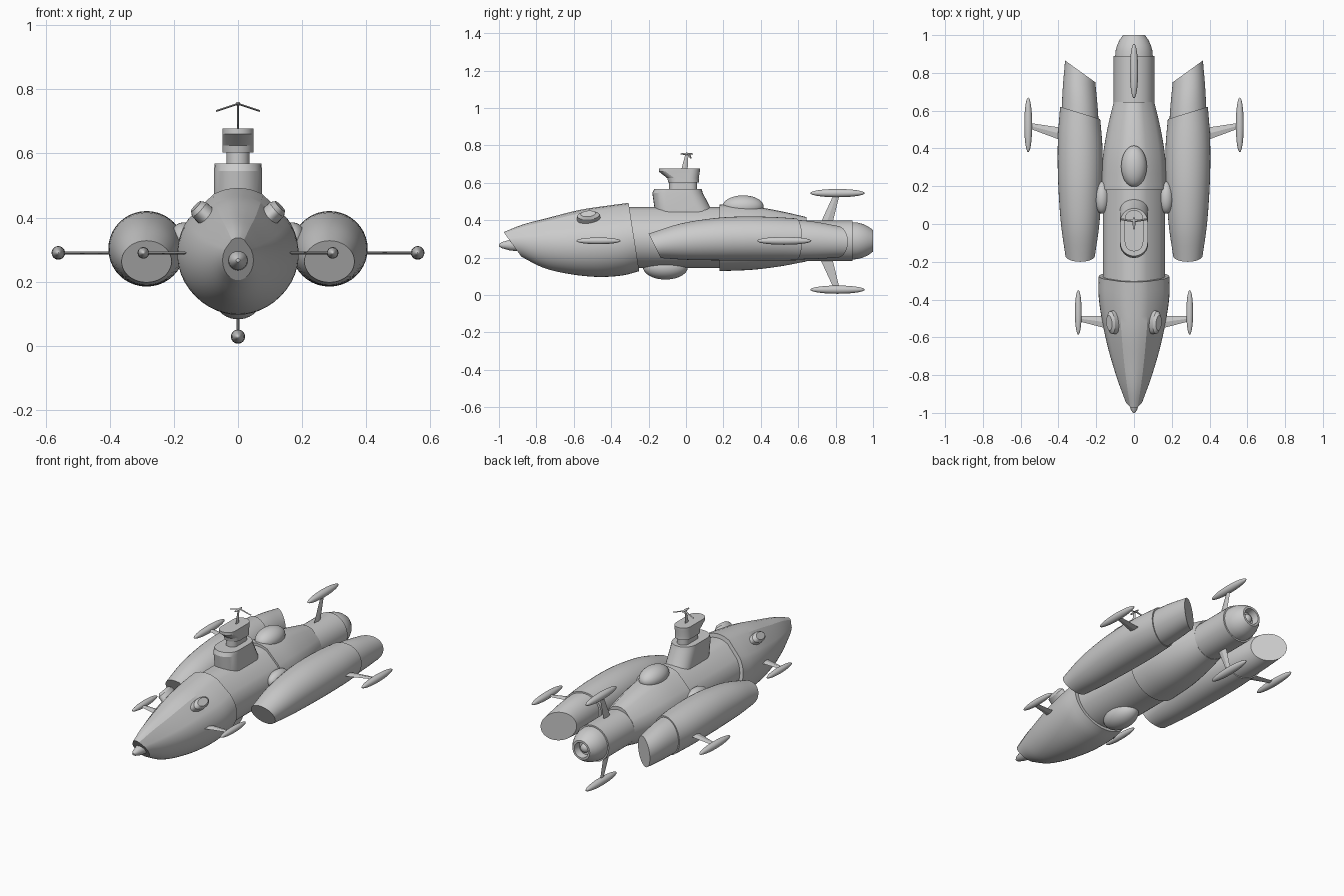
import bpy, bmesh, math
from mathutils import Vector, Matrix

if "Cube" in bpy.data.objects:
    bpy.data.objects.remove(bpy.data.objects["Cube"], do_unlink=True)

GREY = (0.6, 0.6, 0.6, 1.0)
hull_grey = bpy.data.materials.new("hull_grey")
hull_grey.use_nodes = True
hull_grey.diffuse_color = GREY
hull_grey.node_tree.nodes["Principled BSDF"].inputs["Base Color"].default_value = GREY


def finish(name, bm, angle=25):
    bmesh.ops.recalc_face_normals(bm, faces=bm.faces)
    mesh = bpy.data.meshes.new(name)
    bm.to_mesh(mesh)
    bm.free()
    ob = bpy.data.objects.new(name, mesh)
    bpy.context.collection.objects.link(ob)
    mesh.materials.append(hull_grey)
    bpy.ops.object.select_all(action='DESELECT')
    ob.select_set(True)
    bpy.context.view_layer.objects.active = ob
    bpy.ops.object.shade_smooth_by_angle(angle=math.radians(angle))
    return ob


def loft(name, rings, angle=25):
    """Skin a list of point rings and cap both ends."""
    bm = bmesh.new()
    rows = [[bm.verts.new(p) for p in ring] for ring in rings]
    for a, b in zip(rows, rows[1:]):
        for i in range(len(a)):
            j = (i + 1) % len(a)
            bm.faces.new((a[i], a[j], b[j], b[i]))
    bm.faces.new(rows[0])
    bm.faces.new(rows[-1])
    return finish(name, bm, angle)


def refine(stations, steps=4):
    """Smooth spline through the station values."""
    s = [Vector(v) for v in stations]
    s = [2 * s[0] - s[1]] + s + [2 * s[-1] - s[-2]]
    out = []
    for a, b, c, d in zip(s, s[1:], s[2:], s[3:]):
        for k in range(steps):
            t = k / steps
            out.append(b + (c - a) * t / 2 + (2 * a - 5 * b + 4 * c - d) * t * t / 2
                       + (3 * b - a - 3 * c + d) * t ** 3 / 2)
    return out + [s[-2]]


def hull_ring(station):
    """Round keel, sloping shoulders and a gently curved roof strip."""
    y_top, y_bot, w, top, bot = station
    h = top - bot
    b = 0.47 * h
    half = []
    for i in range(17):
        a = math.radians(-90 + 125 * i / 16)
        half.append((w * math.cos(a), bot + b + b * math.sin(a)))
    half += [(0.4 * w, bot + 0.95 * h), (0.2 * w, top - 0.012 * h), (0, top)]
    outline = half + [(-x, z) for x, z in reversed(half[1:-1])]
    return [(x, y_top + (y_bot - y_top) * (top - z) / h, z) for x, z in outline]


def pod_ring(station, side, n=40):
    """Oval slice, slanted by height and by distance from the pod axis."""
    y_top, y_bot, rx, z0, z1, slant = station
    ring = []
    for i in range(n):
        a = math.tau * i / n
        u, v = math.cos(a), math.sin(a)
        y = y_top + (y_bot - y_top) * (1 - v) / 2 + slant * u * rx
        ring.append((side * (0.285 + u * rx), y, (z0 + z1) / 2 + v * (z1 - z0) / 2))
    return ring


def lathe(name, profile, z, n=40):
    """Round part along the y axis."""
    return loft(name, [[(r * math.cos(math.tau * i / n), y, z + r * math.sin(math.tau * i / n))
                        for i in range(n)] for y, r in profile])


def ellipsoid(name, centre, radii):
    bm = bmesh.new()
    bmesh.ops.create_uvsphere(bm, u_segments=32, v_segments=20, radius=1,
                              matrix=Matrix.Translation(centre) @ Matrix.Diagonal((*radii, 1)))
    return finish(name, bm, 60)


def stadium(w, y0, y1, z, n=12):
    """Plan outline with rounded front and back."""
    ring = []
    for start, yc in ((0, y1 - w), (math.pi, y0 + w)):
        for i in range(n + 1):
            a = start + math.pi * i / n
            ring.append((w * math.cos(a), yc + w * math.sin(a), z))
    return ring


def strut(name, root, tip, chord_root, chord_tip, thick=0.005):
    """Thin tapered blade with its chord along y."""
    root, tip = Vector(root), Vector(tip)
    side = (tip - root).cross(Vector((0, 1, 0))).normalized() * thick
    rings = []
    for p, c in ((root, chord_root), (tip, chord_tip)):
        chord = Vector((0, c, 0))
        rings.append([p - chord, p + side, p + chord, p - side])
    return loft(name, rings, 20)


# Main hull
loft("bow_hull", [hull_ring(s) for s in refine([
    (-0.975, -0.88, 0.048, 0.337, 0.205), (-0.87, -0.76, 0.09, 0.378, 0.145),
    (-0.73, -0.62, 0.133, 0.415, 0.112), (-0.57, -0.47, 0.168, 0.455, 0.097),
    (-0.42, -0.34, 0.188, 0.478, 0.105), (-0.307, -0.25, 0.187, 0.493, 0.128)])])
loft("middle_hull", [hull_ring(s) for s in (
    (-0.35, -0.35, 0.165, 0.47, 0.145), (0.2, 0.2, 0.165, 0.47, 0.145))])
loft("aft_hull", [hull_ring(s) for s in refine([
    (0.18, 0.18, 0.175, 0.485, 0.128), (0.35, 0.35, 0.166, 0.475, 0.135),
    (0.5, 0.5, 0.142, 0.45, 0.153), (0.645, 0.645, 0.108, 0.417, 0.18)])])

# Nose tip, tail tube and nozzle
lathe("nose_tip", [(-1.0, 0.006), (-0.985, 0.016), (-0.94, 0.029), (-0.86, 0.034)], 0.267)
lathe("tail_tube", [(0.6, 0.108), (0.89, 0.108)], 0.29)
lathe("tail_nozzle", [(0.88, 0.1), (0.915, 0.098), (0.945, 0.09), (0.975, 0.076), (1.0, 0.058),
                      (1.0, 0.046), (0.96, 0.04)], 0.29)
ellipsoid("nozzle_core", (0, 0.965, 0.29), (0.026, 0.02, 0.026))

# Side pods, each with its slanted exhaust, mount, floats and window
for side, label in ((1, "left"), (-1, "right")):
    loft(label + "_pod", [pod_ring(s, side) for s in refine([
        (-0.2, -0.135, 0.078, 0.198, 0.328, 0), (-0.03, 0.0, 0.1, 0.189, 0.382, 0),
        (0.15, 0.15, 0.113, 0.186, 0.411, 0), (0.3, 0.3, 0.119, 0.185, 0.42, 0.08),
        (0.45, 0.45, 0.117, 0.185, 0.418, 0.2), (0.588, 0.588, 0.106, 0.186, 0.41, 0.31)])])
    loft(label + "_pod_exhaust", [pod_ring(s, side) for s in refine([
        (0.5, 0.5, 0.101, 0.19, 0.407, 0.3), (0.66, 0.66, 0.093, 0.192, 0.396, 0.5),
        (0.808, 0.808, 0.08, 0.2, 0.37, 0.72)])])
    ellipsoid(label + "_pod_mount", (side * 0.17, 0.14, 0.335), (0.042, 0.085, 0.05))
    strut(label + "_rear_strut", (side * 0.38, 0.475, 0.29), (side * 0.56, 0.522, 0.29), 0.034, 0.014)
    ellipsoid(label + "_rear_float", (side * 0.56, 0.525, 0.29), (0.021, 0.145, 0.021))
    strut(label + "_front_strut", (side * 0.15, -0.52, 0.29), (side * 0.295, -0.5, 0.29), 0.032, 0.014)
    ellipsoid(label + "_front_float", (side * 0.295, -0.468, 0.29), (0.018, 0.118, 0.018))
    # Oval window housing standing out of the bow shoulder
    normal = Vector((side * 0.72, -0.1, 0.68)).normalized()
    along = (Vector((0, 1, 0)) - normal * normal.y).normalized()
    across = normal.cross(along)
    base = Vector((side * 0.107, -0.52, 0.412))
    loft(label + "_bow_window", [[base + normal * d + along * (ry * math.cos(math.tau * i / 28))
                                  + across * (rx * math.sin(math.tau * i / 28)) for i in range(28)]
                                 for d, ry, rx in ((-0.02, 0.064, 0.033), (0.02, 0.06, 0.031),
                                                   (0.034, 0.04, 0.022))])

# Tail floats above and below
for sign, label in ((1, "upper"), (-1, "lower")):
    mid = 0.287
    strut(label + "_tail_strut", (0, 0.745, mid + sign * 0.08), (0, 0.808, mid + sign * 0.258), 0.034, 0.015)
    ellipsoid(label + "_tail_float", (0, 0.81, mid + sign * 0.258), (0.022, 0.145, 0.022))

# Domes
ellipsoid("upper_dome", (0, 0.305, 0.473), (0.068, 0.11, 0.06))
ellipsoid("lower_dome", (0, -0.11, 0.15), (0.075, 0.12, 0.067))

# Tower
loft("tower_base", [stadium(0.075, -0.165, 0.145, 0.44), stadium(0.075, -0.18, 0.09, 0.545),
                    stadium(0.073, -0.17, 0.083, 0.568)], 20)
loft("tower_neck", [stadium(0.036, -0.09, 0.06, 0.56), stadium(0.036, -0.09, 0.06, 0.61)])
loft("tower_bridge", [stadium(0.049, -0.095, 0.07, 0.603), stadium(0.049, -0.1, 0.068, 0.625),
                      stadium(0.049, -0.145, 0.074, 0.66), stadium(0.049, -0.145, 0.074, 0.677)], 20)

# Mast and aerials
strut("mast", (0, -0.01, 0.66), (0, 0.005, 0.755), 0.018, 0.008, 0.003)
ellipsoid("mast_cap", (0, 0.004, 0.755), (0.007, 0.035, 0.006))
for side, label in ((1, "left"), (-1, "right")):
    strut(label + "_aerial", (0, 0.015, 0.755), (side * 0.068, 0.025, 0.732), 0.007, 0.005, 0.003)
